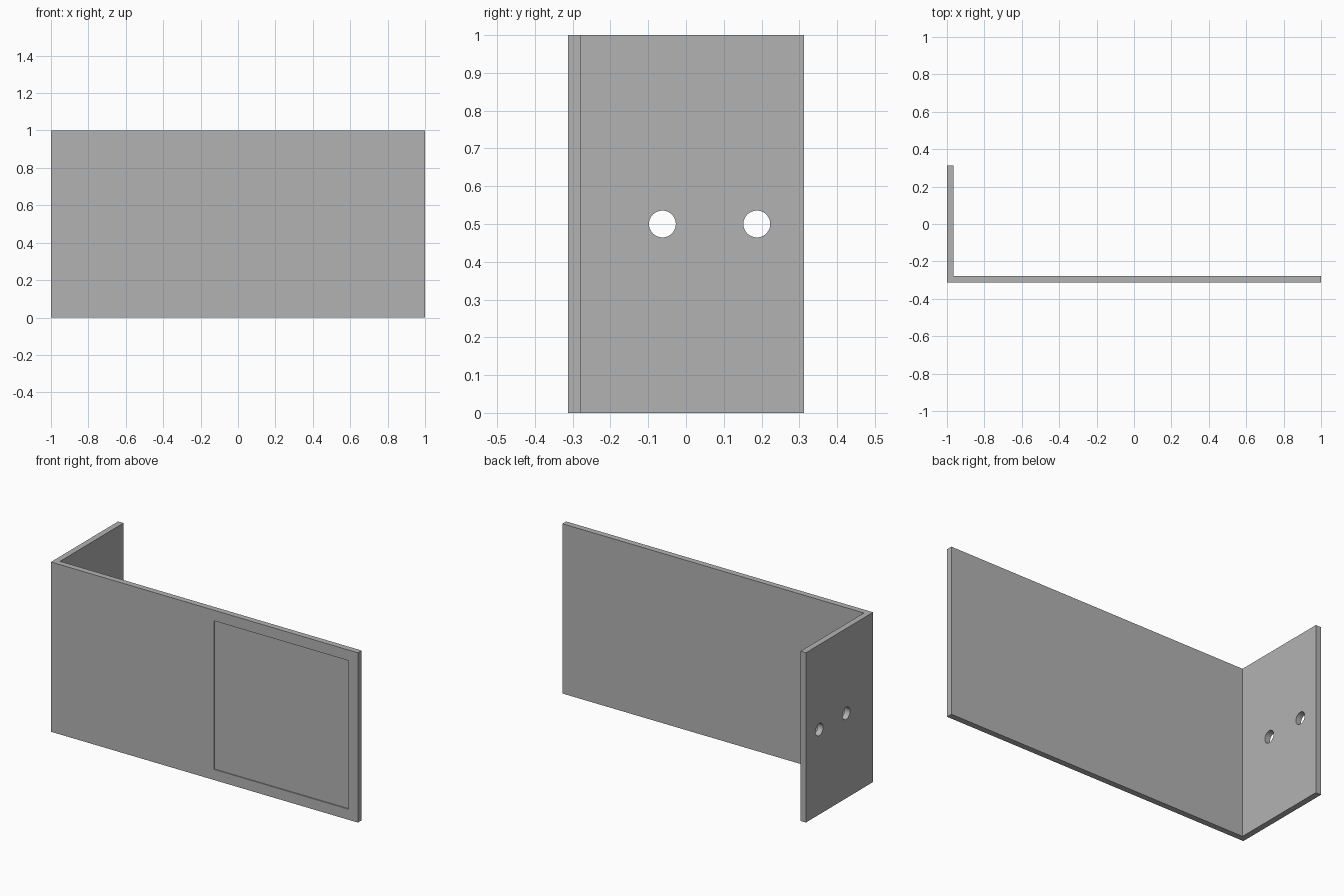
import bpy, bmesh, math

cube = bpy.data.objects.get("Cube")
if cube:
    bpy.data.objects.remove(cube, do_unlink=True)

LENGTH, DEPTH, HEIGHT, WALL = 2.0, 0.625, 1.0, 0.035
RECESS = 0.006
LEFT, FRONT = -LENGTH / 2, -DEPTH / 2

grey = bpy.data.materials.new("plain grey")
grey.use_nodes = True
grey.diffuse_color = (0.45, 0.45, 0.45, 1)
grey.node_tree.nodes["Principled BSDF"].inputs["Base Color"].default_value = grey.diffuse_color


def cut(target, cutter):
    """Subtract the cutter from the target and discard it."""
    cutter.data.materials.append(grey)
    mod = target.modifiers.new("cut", "BOOLEAN")
    mod.operation = "DIFFERENCE"
    mod.solver = "EXACT"
    mod.object = cutter
    bpy.ops.object.select_all(action="DESELECT")
    bpy.context.view_layer.objects.active = target
    target.select_set(True)
    bpy.ops.object.modifier_apply(modifier=mod.name)
    bpy.data.objects.remove(cutter, do_unlink=True)


# L-shaped bracket: long front plate with a flange turned back at one end
outline = [(LEFT, FRONT), (-LEFT, FRONT), (-LEFT, FRONT + WALL),
           (LEFT + WALL, FRONT + WALL), (LEFT + WALL, -FRONT), (LEFT, -FRONT)]
bm = bmesh.new()
base = bm.faces.new([bm.verts.new((x, y, 0)) for x, y in outline])
top = bmesh.ops.extrude_face_region(bm, geom=[base])["geom"]
bmesh.ops.translate(bm, vec=(0, 0, HEIGHT),
                    verts=[v for v in top if isinstance(v, bmesh.types.BMVert)])
bmesh.ops.recalc_face_normals(bm, faces=bm.faces)
mesh = bpy.data.meshes.new("bracket")
bm.to_mesh(mesh)
bm.free()
bracket = bpy.data.objects.new("bracket", mesh)
bpy.context.collection.objects.link(bracket)
mesh.materials.append(grey)

# Shallow square recess in the front plate
bpy.ops.mesh.primitive_cube_add(size=1, location=(0.5, FRONT, HEIGHT / 2))
recess = bpy.context.object
recess.name = "recess_cutter"
recess.scale = (0.875, 2 * RECESS, 0.875)
cut(bracket, recess)

# Two mounting holes through the flange
for y in (-0.0625, 0.1875):
    bpy.ops.mesh.primitive_cylinder_add(vertices=48, radius=0.0355, depth=0.2,
                                        location=(LEFT + WALL / 2, y, HEIGHT / 2),
                                        rotation=(0, math.pi / 2, 0))
    hole = bpy.context.object
    hole.name = "hole_cutter"
    cut(bracket, hole)

bpy.ops.object.shade_smooth_by_angle(angle=math.radians(30))
